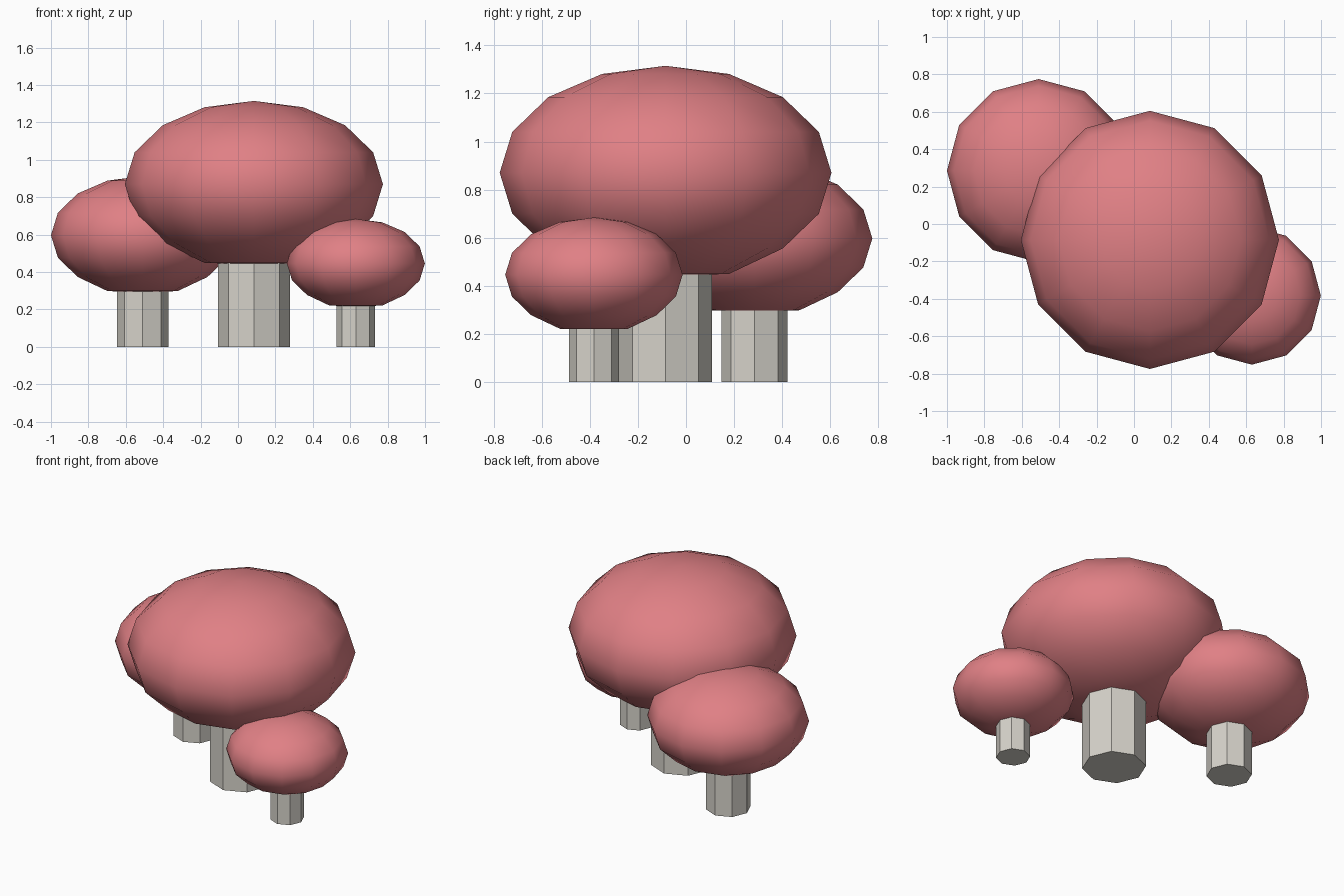
import bpy
import bmesh
from math import radians

cube = bpy.data.objects.get("Cube")
if cube:
    bpy.data.objects.remove(cube, do_unlink=True)


def make_material(name, color):
    mat = bpy.data.materials.new(name)
    mat.use_nodes = True
    mat.diffuse_color = color
    mat.node_tree.nodes["Principled BSDF"].inputs["Base Color"].default_value = color
    return mat


CAP = make_material("dusty pink", (0.745, 0.216, 0.235, 1))
STEM = make_material("pale stone", (0.67, 0.645, 0.59, 1))


def add_object(name, bm, mat, smooth):
    mesh = bpy.data.meshes.new(name)
    bmesh.ops.recalc_face_normals(bm, faces=bm.faces)
    for face in bm.faces:
        face.smooth = smooth
    bm.to_mesh(mesh)
    bm.free()
    mesh.materials.append(mat)
    obj = bpy.data.objects.new(name, mesh)
    bpy.context.collection.objects.link(obj)
    return obj


def mushroom(size, x, y, radius, height):
    # Squashed low-poly ball with a flattened underside
    half = radius * 0.645
    bm = bmesh.new()
    bmesh.ops.create_uvsphere(bm, u_segments=12, v_segments=8, radius=1)
    for v in bm.verts:
        if v.co.z < -0.99:
            v.co.z = -0.965
        elif v.co.z < -0.9:
            v.co.z = -0.945
        v.co = (v.co.x * radius, v.co.y * radius, v.co.z * half)
    cap = add_object(size + "_cap", bm, CAP, True)
    cap.location = (x, y, height)

    # Straight eight-sided stem with a corner towards each axis
    bm = bmesh.new()
    width = radius * 0.28
    length = height - half * 0.8
    bmesh.ops.create_cone(bm, cap_ends=True, segments=8,
                          radius1=width, radius2=width, depth=length)
    stem = add_object(size + "_stem", bm, STEM, False)
    stem.location = (x, y, length / 2)


mushroom("large", 0.085, -0.085, 0.69, 0.87)
mushroom("medium", -0.51, 0.285, 0.49, 0.597)
mushroom("small", 0.63, -0.383, 0.369, 0.446)
